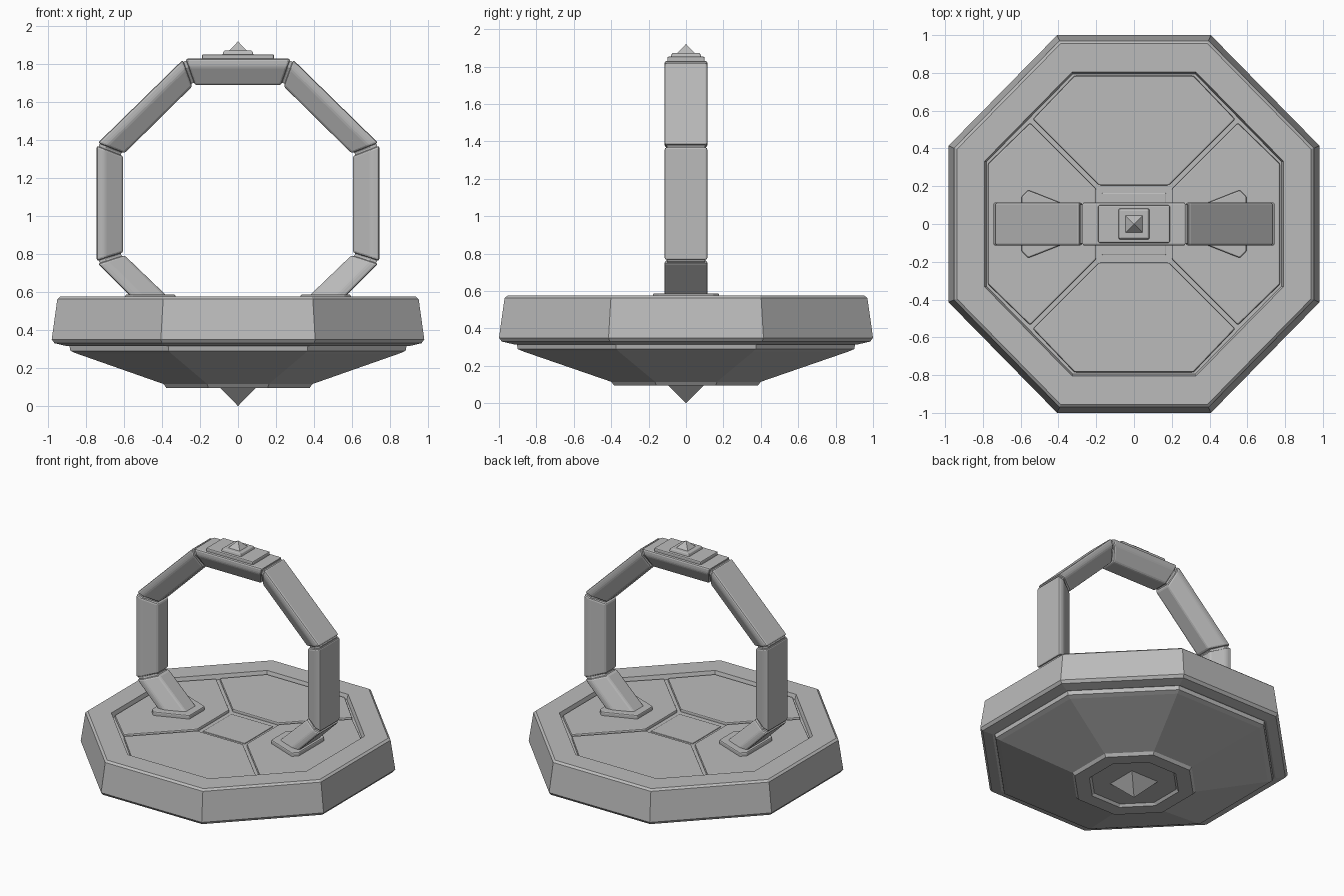
import bpy, bmesh, math
from mathutils import Vector

if "Cube" in bpy.data.objects:
    bpy.data.objects.remove(bpy.data.objects["Cube"])

grey = bpy.data.materials.new("stone grey")
grey.diffuse_color = (0.5, 0.5, 0.5, 1)
grey.use_nodes = True
grey.node_tree.nodes["Principled BSDF"].inputs["Base Color"].default_value = grey.diffuse_color


def loft(name, rings, bevel=0.0):
    """Skin a closed solid through a list of rings with equal point counts."""
    bm = bmesh.new()
    rows = [[bm.verts.new(p) for p in ring] for ring in rings]
    n = len(rows[0])
    for a, b in zip(rows, rows[1:]):
        for i in range(n):
            j = (i + 1) % n
            bm.faces.new((a[i], a[j], b[j], b[i]))
    bm.faces.new(rows[0])
    bm.faces.new(rows[-1])
    bmesh.ops.recalc_face_normals(bm, faces=bm.faces)
    mesh = bpy.data.meshes.new(name)
    bm.to_mesh(mesh)
    bm.free()
    mesh.materials.append(grey)
    obj = bpy.data.objects.new(name, mesh)
    bpy.context.collection.objects.link(obj)
    if bevel:
        mod = obj.modifiers.new("edge chamfer", "BEVEL")
        mod.width = bevel
        mod.segments = 2
        mod.limit_method = "ANGLE"
        mod.angle_limit = math.radians(25)
    return obj


def octagon(r, z):
    k = r / math.cos(math.pi / 8)
    return [(k * 0.982 * math.cos(math.pi / 8 + i * math.pi / 4),
             k * math.sin(math.pi / 8 + i * math.pi / 4), z) for i in range(8)]


def rect(hx, hy, z):
    return [(hx, hy, z), (-hx, hy, z), (-hx, -hy, z), (hx, -hy, z)]


def plate(name, outline, z0, z1, bevel):
    return loft(name, [[(x, y, z) for x, y in outline] for z in (z0, z1)], bevel)


# Octagonal base: recessed floor, rim, outer wall, stepped underside and boss
profile = [(0.795, 0.54), (0.805, 0.575), (0.955, 0.575), (0.97, 0.562),
           (1.0, 0.35), (0.985, 0.33), (0.92, 0.315), (0.905, 0.318),
           (0.90, 0.29), (0.87, 0.277), (0.40, 0.115), (0.385, 0.095),
           (0.29, 0.095), (0.275, 0.112)]
loft("base", [octagon(r, z) for r, z in profile])

# Four raised floor panels separated by grooves round a sunken centre
for s, side in ((1, "back"), (-1, "front")):
    half = [(0.185, 0.205), (0.535, 0.555), (0.315, 0.785)]
    pts = half + [(-x, y) for x, y in reversed(half)]
    plate(side + "_panel", [(x, y * s) for x, y in pts], 0.53, 0.56, 0.008)
    half = [(0.20, 0.185), (0.55, 0.535), (0.772, 0.32)]
    pts = half + [(x, -y) for x, y in reversed(half)]
    plate(("right" if s > 0 else "left") + "_panel",
          [(x * s, y) for x, y in pts], 0.53, 0.56, 0.008)
plate("centre_plate", [(x, y) for x, y, z in rect(0.17, 0.165, 0)], 0.53, 0.546, 0.005)

# Spike under the base
loft("bottom_spike", [rect(0.115, 0.115, 0.115), rect(0.001, 0.001, 0.0)])


# Handle section: wide outside, tapering to a narrow inner face
def section(o, i, shrink=0.0):
    o, i = Vector((o[0], 0, o[1])), Vector((i[0], 0, i[1]))
    d = (i - o).normalized() * shrink
    o, i = o + d, i - d
    m = o.lerp(i, 0.3)
    w, v = 0.115 - shrink, 0.06 - shrink
    return [Vector((p.x, y, p.z)) for p, y in
            ((o, -w), (o, w), (m, w), (i, v), (i, -v), (m, -w))]


def segment(name, a, b, gap=0.008):
    ra, rb = section(*a), section(*b)
    ends = []
    for p, q in ((ra, rb), (rb, ra)):
        ends.append([u + (v - u).normalized() * gap for u, v in zip(p, q)])
    loft(name, ends, 0.012)


# (outer point, inner point) at each handle joint, in x and z
joints = [((0.285, 1.83), (0.235, 1.69)), ((0.745, 1.38), (0.605, 1.325)),
          ((0.745, 0.755), (0.605, 0.80)), ((0.545, 0.555), (0.35, 0.555))]


def flip(j, s):
    return tuple((x * s, z) for x, z in j)


for s, side in ((1, "right"), (-1, "left")):
    js = [flip(j, s) for j in joints]
    for part, a, b in zip(("upper", "middle", "lower"), js, js[1:]):
        segment(f"{side}_{part}_handle", a, b)
    # Tapered foot plate where the handle meets the base
    half = [(0.56, 0.18), (0.595, 0.145), (0.595, 0.0)]
    pts = [(0.33, 0.09)] + half[:2] + [(x, -y) for x, y in reversed(half[:2])]
    pts += [(0.33, -0.09)]
    plate(side + "_foot_plate", [(x * s, y) for x, y in pts], 0.55, 0.587, 0.008)
segment("top_handle", joints[0], flip(joints[0], -1))

# Slimmer core that closes the joints between handle segments
path = [flip(j, -1) for j in reversed(joints)] + joints
loft("handle_core", [section(o, i, 0.013) for o, i in path])

# Stepped crest with a small pyramid on top
loft("crest_plate", [rect(0.19, 0.1, 1.80), rect(0.19, 0.1, 1.853)], 0.008)
loft("crest_step", [rect(0.085, 0.085, 1.84), rect(0.075, 0.075, 1.872)], 0.005)
loft("crest_pyramid", [rect(0.05, 0.05, 1.868), rect(0.001, 0.001, 1.92)])
